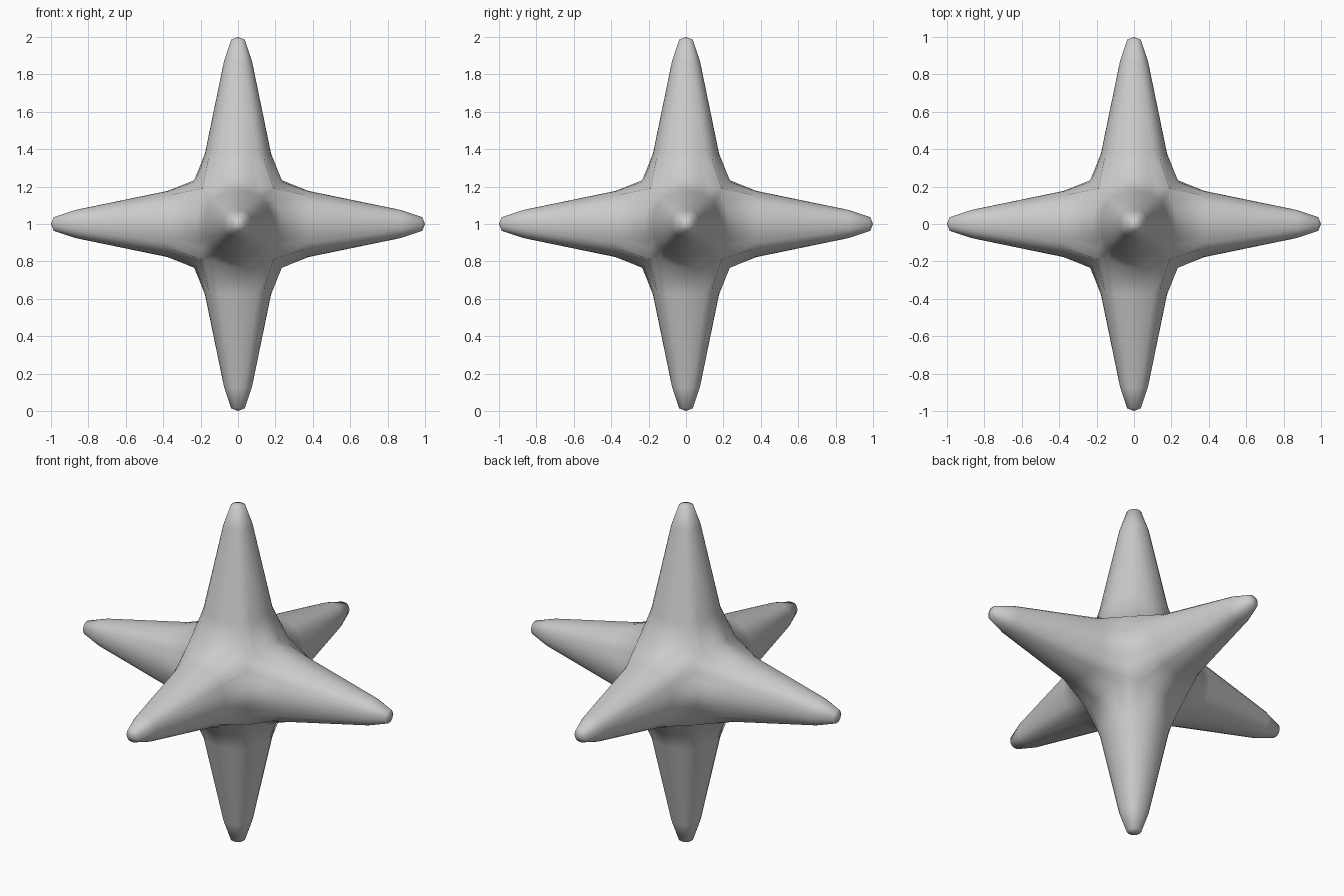
import bpy
import bmesh
import math
from mathutils import Vector

if "Cube" in bpy.data.objects:
    bpy.data.objects.remove(bpy.data.objects["Cube"], do_unlink=True)

SIDES = 32
CENTRE = Vector((0, 0, 1))
# distance along the arm, radius
PROFILE = [(0.985, 0.037), (0.87, 0.075), (0.375, 0.177)]
EDGE, CORNER = 0.234, 0.19   # where neighbouring arms meet

grey = bpy.data.materials.new("plain_grey")
grey.use_nodes = True
colour = (0.6, 0.6, 0.6, 1)
grey.diffuse_color = colour
grey.node_tree.nodes["Principled BSDF"].inputs["Base Color"].default_value = colour


def ring_point(out, u, v, along, radius, angle):
    return CENTRE + out * along + (u * math.cos(angle) + v * math.sin(angle)) * radius


def add_arm(bm, axis, sign):
    """One tapered, rounded spike; its root ring lies on the seams with its neighbours."""
    out, u, v = Vector(), Vector(), Vector()
    out[axis], u[(axis + 1) % 3], v[(axis + 2) % 3] = sign, 1, 1
    angles = [math.tau * i / SIDES for i in range(SIDES)]
    rings = []
    for along, radius in PROFILE:
        # slightly squared cross-section
        rings.append([bm.verts.new(ring_point(
            out, u, v, along, radius * (1 + 0.05 * math.sin(2 * a) ** 2), a)) for a in angles])
    root = []
    for a in angles:
        s = CORNER + (EDGE - CORNER) * math.cos(2 * a) ** 2
        radius = s / max(abs(math.cos(a)), abs(math.sin(a)))
        root.append(bm.verts.new(ring_point(out, u, v, s, radius, a)))
    rings.append(root)

    tip = bm.verts.new(CENTRE + out)
    for i in range(SIDES):
        j = (i + 1) % SIDES
        bm.faces.new((tip, rings[0][i], rings[0][j]))
        for inner, outer in zip(rings, rings[1:]):
            bm.faces.new((inner[i], outer[i], outer[j], inner[j]))


# Six arms welded into one body
bm = bmesh.new()
for axis in range(3):
    for sign in (-1, 1):
        add_arm(bm, axis, sign)
bmesh.ops.remove_doubles(bm, verts=bm.verts, dist=0.0005)
bmesh.ops.recalc_face_normals(bm, faces=bm.faces)
for face in bm.faces:
    face.smooth = True

mesh = bpy.data.meshes.new("six_armed_star")
bm.to_mesh(mesh)
bm.free()
mesh.materials.append(grey)
star = bpy.data.objects.new("six_armed_star", mesh)
bpy.context.collection.objects.link(star)
